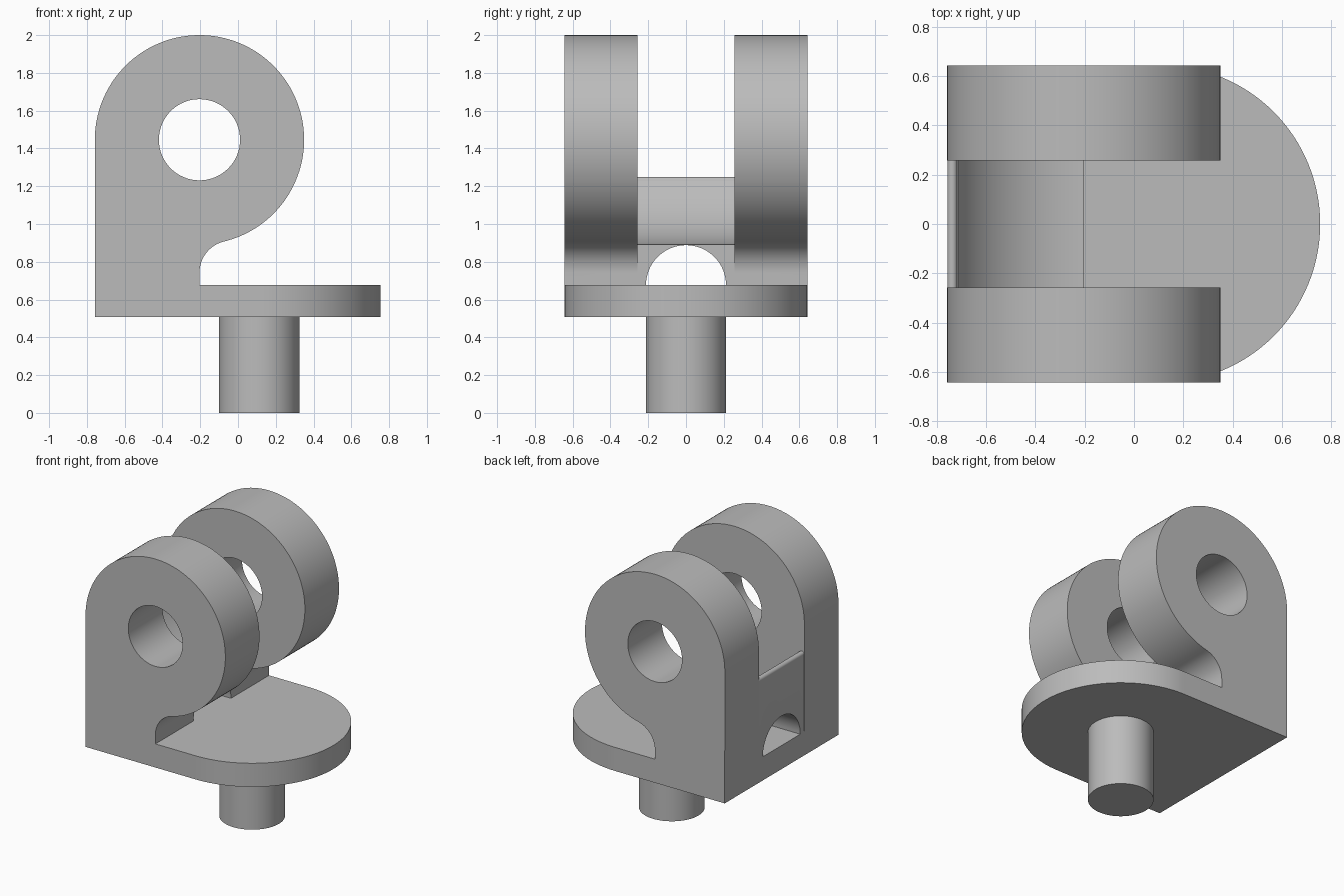
import bpy, bmesh
from math import sin, cos, pi, sqrt, atan2
from mathutils import Vector

cube = bpy.data.objects.get("Cube")
if cube:
    bpy.data.objects.remove(cube)

# Main dimensions
BACK, HALF_W, GAP = -0.757, 0.643, 0.257
PLATE_LOW, PLATE_TOP = 0.507, 0.676
PEG_X, PEG_R = 0.112, 0.213
EYE = Vector((-0.204, 1.446))
EYE_R, BORE_R = 0.554, 0.215

grey = bpy.data.materials.new("plain grey")
grey.use_nodes = True
grey.diffuse_color = (0.5, 0.5, 0.5, 1)
grey.node_tree.nodes["Principled BSDF"].inputs["Base Color"].default_value = (0.5, 0.5, 0.5, 1)


def arc(cx, cy, r, start, end, steps):
    return [(cx + r * cos(start + (end - start) * i / steps),
             cy + r * sin(start + (end - start) * i / steps)) for i in range(steps + 1)]


def extrude(name, outline, low, high, axis):
    """Prism from a 2D outline, pushed along the given axis."""
    place = {"x": lambda a, b, d: (d, a, b),
             "y": lambda a, b, d: (a, d, b),
             "z": lambda a, b, d: (a, b, d)}[axis]
    shift = Vector(place(0, 0, high - low))
    bm = bmesh.new()
    face = bm.faces.new([bm.verts.new(place(a, b, low)) for a, b in outline])
    grown = bmesh.ops.extrude_face_region(bm, geom=[face])["geom"]
    bmesh.ops.translate(bm, vec=shift,
                        verts=[v for v in grown if isinstance(v, bmesh.types.BMVert)])
    bmesh.ops.recalc_face_normals(bm, faces=bm.faces)
    mesh = bpy.data.meshes.new(name)
    bm.to_mesh(mesh)
    bm.free()
    mesh.materials.append(grey)
    obj = bpy.data.objects.new(name, mesh)
    bpy.context.collection.objects.link(obj)
    return obj


def combine(target, other, operation):
    """Apply a boolean and discard the second solid."""
    mod = target.modifiers.new("join", "BOOLEAN")
    mod.operation, mod.solver, mod.object = operation, "EXACT", other
    bpy.context.view_layer.objects.active = target
    bpy.ops.object.modifier_apply(modifier=mod.name)
    bpy.data.objects.remove(other)


# Base plate: square at the back, round at the other end
bracket = extrude("bracket", [(BACK, HALF_W), (BACK, -HALF_W)]
                  + arc(PEG_X, 0, HALF_W, -pi / 2, pi / 2, 64),
                  PLATE_LOW, PLATE_TOP, "z")

# Lug profile: straight back, round eye, fillet down to the plate
fillet = 0.17
drop = sqrt((EYE_R + fillet) ** 2 - fillet ** 2)
tangent = atan2(drop, -fillet)
lug_outline = [(BACK, PLATE_TOP)] + arc(EYE.x, EYE.y, EYE_R, pi, tangent - pi, 96)
lug_outline += arc(EYE.x + fillet, EYE.y - drop, fillet, tangent, pi, 16)
lug_outline.append((EYE.x, PLATE_TOP))

# Web between the lugs: hollowed around the eye, with a rounded lip
lip = 0.02
lip_z = 1.23
hollow_end = pi + atan2(EYE.y - lip_z, sqrt(EYE_R ** 2 - (EYE.y - lip_z) ** 2))
web_outline = [(EYE.x, PLATE_TOP), (BACK, PLATE_TOP)]
web_outline += arc(BACK + lip, lip_z, lip, pi, 0, 10)
web_outline += arc(EYE.x, EYE.y, EYE_R, hollow_end, 1.5 * pi, 40)
web = extrude("web", web_outline, -GAP, GAP, "y")

# Arched tunnel through the web
combine(web, extrude("tunnel", arc(0, PLATE_TOP, PEG_R - 0.001, 0, 2 * pi, 64)[:-1],
                     -1, 1, "x"), "DIFFERENCE")
combine(bracket, web, "UNION")

for low, high in ((-HALF_W, -GAP), (GAP, HALF_W)):
    lug = extrude("lug", lug_outline, low, high, "y")
    bore = extrude("bore", arc(EYE.x, EYE.y, BORE_R, 0, 2 * pi, 64)[:-1], -1, 1, "y")
    combine(lug, bore, "DIFFERENCE")
    combine(bracket, lug, "UNION")

# Peg under the plate
peg = extrude("peg", arc(PEG_X, 0, PEG_R, 0, 2 * pi, 64)[:-1], 0, PLATE_LOW, "z")

for obj in (bracket, peg):
    bpy.ops.object.select_all(action="DESELECT")
    obj.select_set(True)
    bpy.context.view_layer.objects.active = obj
    bpy.ops.object.shade_smooth_by_angle(angle=pi / 6)
